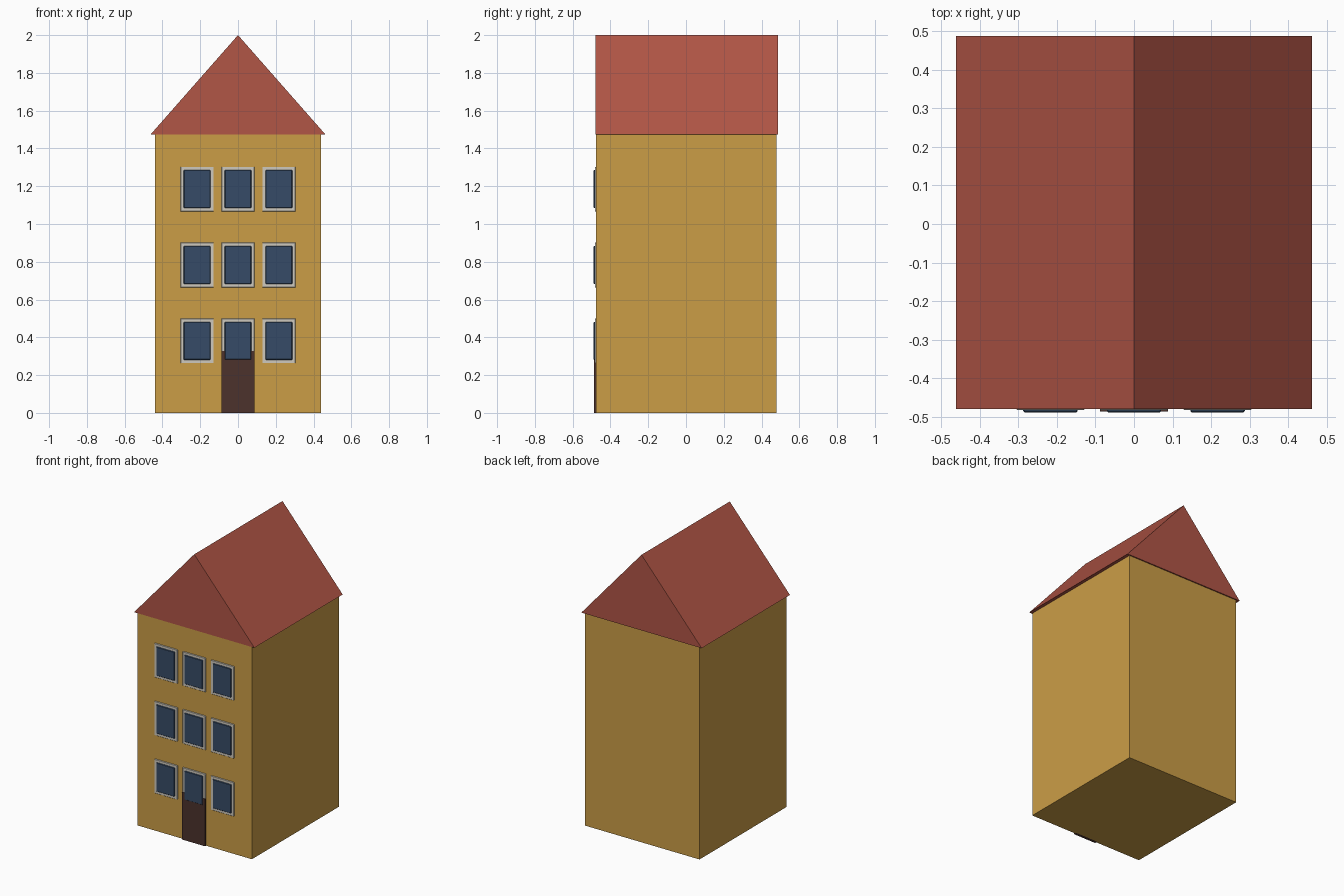
import bpy
import bmesh

cube = bpy.data.objects.get("Cube")
if cube:
    bpy.data.objects.remove(cube, do_unlink=True)


def material(name, rgb):
    m = bpy.data.materials.new(name)
    m.use_nodes = True
    m.diffuse_color = (*rgb, 1)
    m.node_tree.nodes["Principled BSDF"].inputs["Base Color"].default_value = (*rgb, 1)
    return m


OCHRE = material("ochre wall", (0.60, 0.34, 0.062))
RED = material("red roof", (0.44, 0.092, 0.061))
CREAM = material("cream frame", (0.62, 0.59, 0.52))
BLUE = material("blue glass", (0.037, 0.071, 0.135))
BROWN = material("brown door", (0.072, 0.032, 0.025))


def prism(name, outline, y0, y1, mat, bevel=0):
    """Extrude an (x, z) outline from y0 back to y1."""
    bm = bmesh.new()
    face = bm.faces.new([bm.verts.new((x, y0, z)) for x, z in outline])
    new = bmesh.ops.extrude_face_region(bm, geom=[face])["geom"]
    bmesh.ops.translate(bm, vec=(0, y1 - y0, 0),
                        verts=[v for v in new if isinstance(v, bmesh.types.BMVert)])
    bmesh.ops.recalc_face_normals(bm, faces=bm.faces)
    mesh = bpy.data.meshes.new(name)
    bm.to_mesh(mesh)
    bm.free()
    mesh.materials.append(mat)
    obj = bpy.data.objects.new(name, mesh)
    bpy.context.collection.objects.link(obj)
    if bevel:
        mod = obj.modifiers.new("soft edges", 'BEVEL')
        mod.width = bevel
        mod.segments = 1
    return obj


def panel(name, x, z, w, h, y0, y1, mat, bevel=0):
    """Rectangular block centred on (x, z)."""
    a, b = w / 2, h / 2
    outline = [(x - a, z - b), (x + a, z - b), (x + a, z + b), (x - a, z + b)]
    return prism(name, outline, y0, y1, mat, bevel)


# Walls and gabled roof
EAVE = 1.475
WALL = -0.476
panel("walls", 0, EAVE / 2, 0.88, EAVE, WALL, 0.48, OCHRE)
prism("roof", [(-0.462, EAVE), (0.462, EAVE), (0, 2)], -0.48, 0.488, RED)

# Three rows of three windows, glass standing just proud of the frames
for row, z in enumerate((0.381, 0.783, 1.185)):
    for col in (-1, 0, 1):
        x = col * 0.217
        tag = f"{row + 1}_{col + 2}"
        panel("window_frame_" + tag, x, z, 0.176, 0.236, -0.483, WALL + 0.01, CREAM, 0.002)
        panel("window_glass_" + tag, x, z, 0.141, 0.2, -0.4885, WALL + 0.01, BLUE, 0.003)

# Front door
panel("front_door", 0, 0.164, 0.176, 0.328, -0.487, WALL + 0.01, BROWN)
